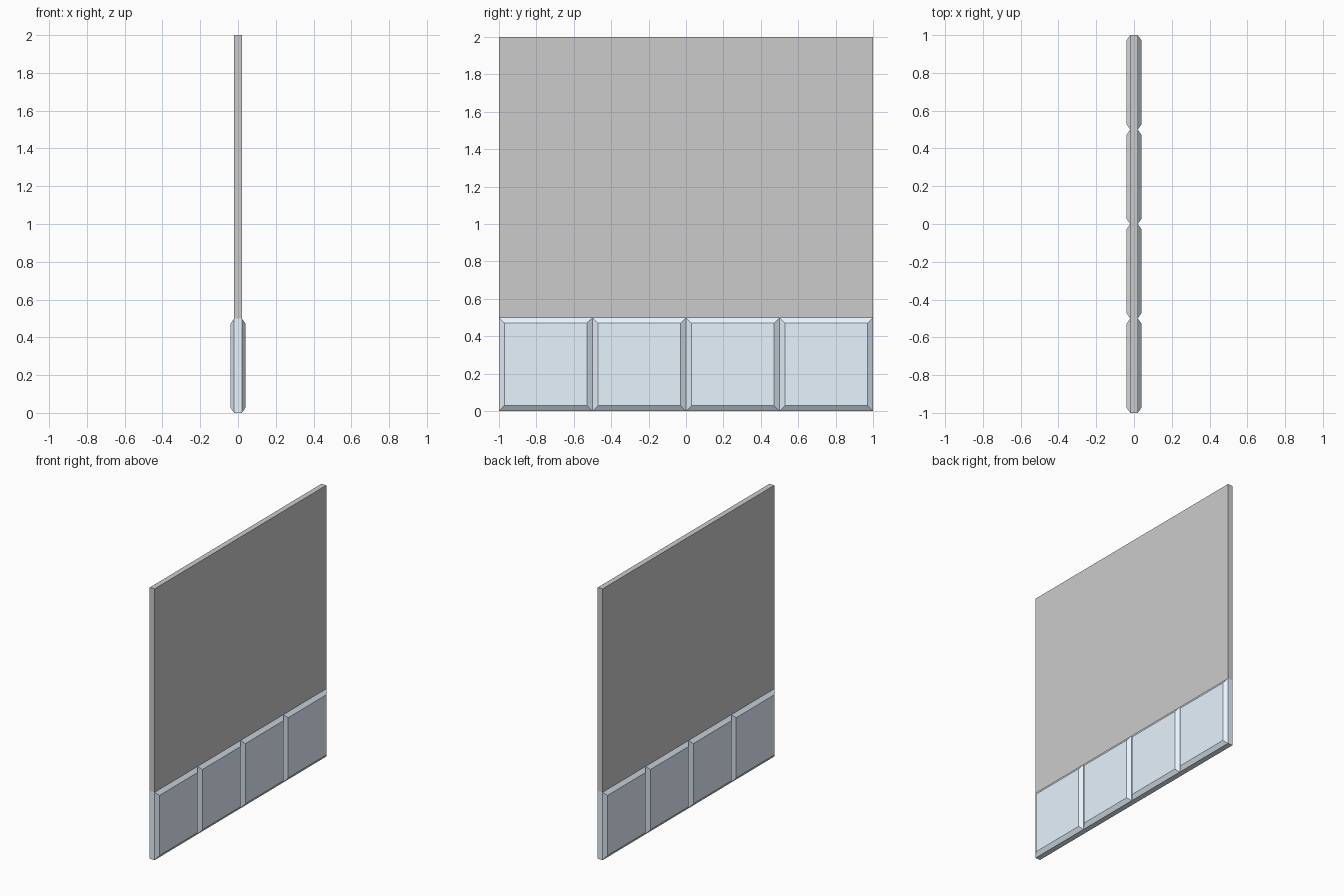
import bpy, bmesh

if "Cube" in bpy.data.objects:
    bpy.data.objects.remove(bpy.data.objects["Cube"])

HALF_T = 0.02      # half wall thickness
SPLIT = 0.5        # height of the panelled base
BEVEL = 0.04       # width of each panel's sloped border


def slab(z0, z1, drop_z, segments=1):
    """Thin box spanning y -1..1, split along y, open where it meets its neighbour."""
    bm = bmesh.new()
    bmesh.ops.create_cube(bm, size=1)
    for v in bm.verts:
        v.co = (v.co.x * 2 * HALF_T, v.co.y * 2, z0 + (v.co.z + 0.5) * (z1 - z0))
    for i in range(1, segments):
        bmesh.ops.bisect_plane(bm, geom=bm.verts[:] + bm.edges[:] + bm.faces[:],
                               plane_co=(0, -1 + 2 * i / segments, 0), plane_no=(0, 1, 0))
    hidden = [f for f in bm.faces if all(abs(v.co.z - drop_z) < 1e-5 for v in f.verts)]
    bmesh.ops.delete(bm, geom=hidden, context='FACES_ONLY')
    bm.normal_update()
    return bm


def finish(bm, name):
    mesh = bpy.data.meshes.new(name)
    bm.to_mesh(mesh)
    bm.free()
    obj = bpy.data.objects.new(name, mesh)
    bpy.context.collection.objects.link(obj)
    return obj


# Plain upper wall
finish(slab(SPLIT, 2.0, SPLIT), "upper_wall")

# Panelled base: four raised bevelled panels on each side
bm = slab(0.0, SPLIT, SPLIT, segments=4)
sides = [f for f in bm.faces if abs(f.normal.x) > 0.9]
bmesh.ops.inset_individual(bm, faces=sides, thickness=BEVEL, depth=0.02)
base = finish(bm, "panelled_base")

paint = bpy.data.materials.new("pale_blue_paint")
paint.diffuse_color = (0.8, 0.9, 1.0, 1)
paint.use_nodes = True
paint.node_tree.nodes["Principled BSDF"].inputs["Base Color"].default_value = paint.diffuse_color
base.data.materials.append(paint)
